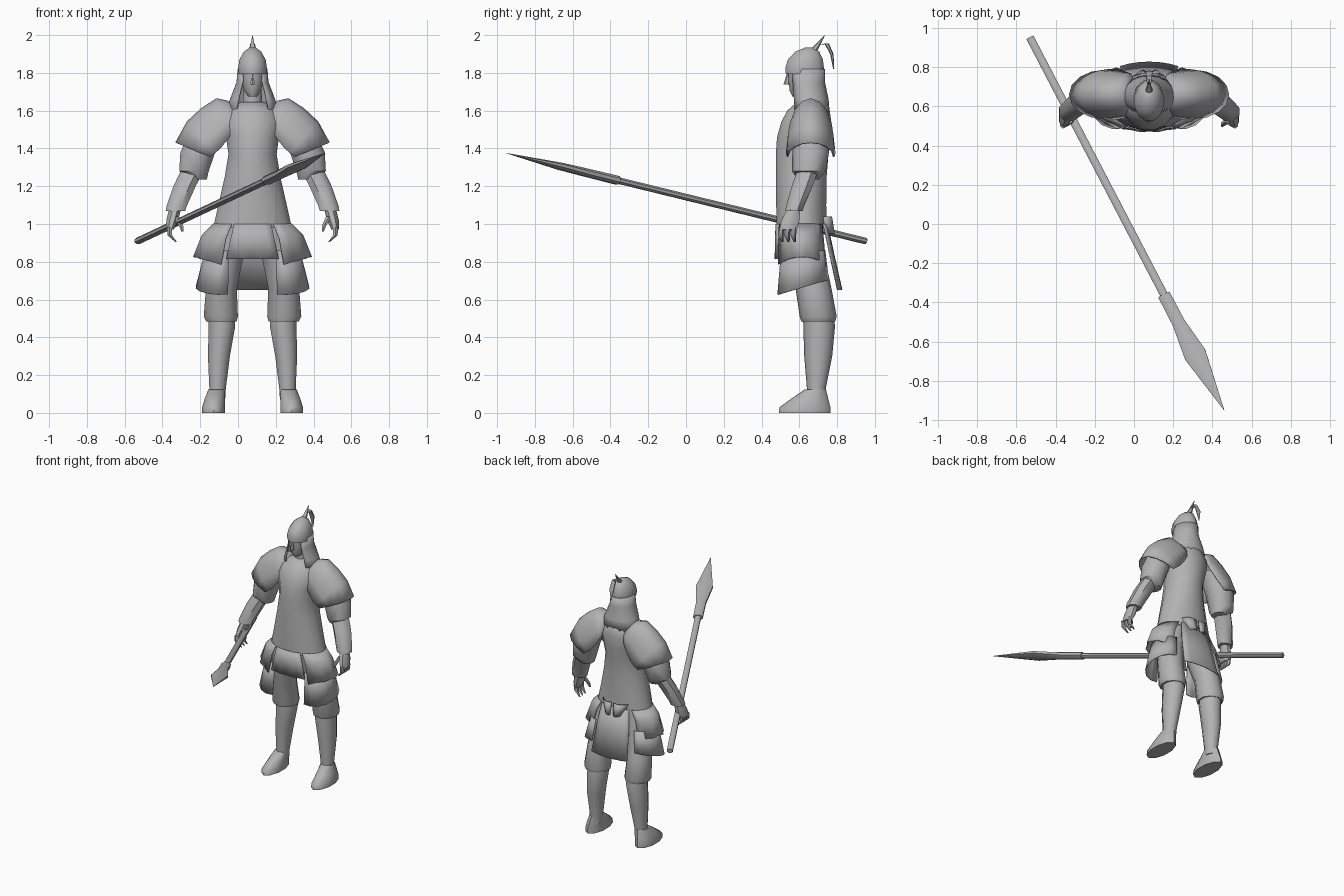
import bpy, bmesh, math
from mathutils import Vector, Matrix

CX = 0.077  # centre line of the figure
grey = bpy.data.materials.new("plain_grey")
grey.diffuse_color = (0.45, 0.45, 0.45, 1)


def finish(name, bm, mirror=False, thick=0.0, matrix=None, angle=45):
    bmesh.ops.recalc_face_normals(bm, faces=bm.faces)
    me = bpy.data.meshes.new(name)
    bm.to_mesh(me)
    bm.free()
    me.materials.append(grey)
    ob = bpy.data.objects.new(name, me)
    bpy.context.collection.objects.link(ob)
    ob.matrix_world = matrix or Matrix.Translation((CX, 0, 0))
    if thick:
        m = ob.modifiers.new("thickness", 'SOLIDIFY')
        m.thickness = thick
        m.offset = 0
    if mirror:
        ob.modifiers.new("mirror", 'MIRROR').use_clip = False
    bpy.ops.object.select_all(action='DESELECT')
    ob.select_set(True)
    bpy.context.view_layer.objects.active = ob
    bpy.ops.object.shade_smooth_by_angle(angle=math.radians(angle))
    return ob


def skin(bm, rows, closed):
    for a, b in zip(rows, rows[1:]):
        n = len(a)
        for i in range(n if closed else n - 1):
            j = (i + 1) % n
            bm.faces.new((a[i], a[j], b[j], b[i]))


def loft(name, rings, n=10, **kw):
    """Closed body through elliptical rings (x, y, z, rx, ry)."""
    bm = bmesh.new()
    rows = []
    for x, y, z, rx, ry in rings:
        angs = [math.tau * (i + 0.5) / n for i in range(n)]
        rows.append([bm.verts.new((x + rx * math.cos(a), y + ry * math.sin(a), z)) for a in angs])
    skin(bm, rows, True)
    bm.faces.new(rows[0])
    bm.faces.new(rows[-1])
    return finish(name, bm, **kw)


def sheet(name, rings, a0, a1, n=6, dx=0.0, dy=0.0, pleat=0.0, **kw):
    """Open curved plate; dx and dy tilt the lower hem."""
    bm = bmesh.new()
    rows = []
    for k, (x, y, z, rx, ry) in enumerate(rings):
        t = k / (len(rings) - 1)
        row = []
        for i in range(n + 1):
            a = math.radians(a0 + (a1 - a0) * i / n)
            c, s = math.cos(a), math.sin(a)
            f = 1 + pleat * t * (-1) ** i
            row.append(bm.verts.new((x + rx * c * f, y + ry * s * f, z + t * (dx * abs(c) + dy * s))))
        rows.append(row)
    skin(bm, rows, False)
    return finish(name, bm, thick=0.006, **kw)


# Body and tunic
loft("tunic", [(0, .612, .98, .212, .135), (0, .61, 1.1, .185, .135), (0, .61, 1.25, .15, .137),
               (0, .615, 1.37, .13, .142), (0, .625, 1.46, .143, .146), (0, .637, 1.54, .16, .135),
               (0, .648, 1.6, .13, .115), (0, .655, 1.645, .065, .07)], 16)
sheet("front_flap", [(0, .612, 1.0, .207, .136), (0, .612, .91, .25, .138), (0, .612, .815, .29, .14)],
      -118, -62, 6, pleat=.015)
sheet("side_skirt", [(0, .612, 1.0, .207, .136), (0, .612, .9, .262, .138), (0, .615, .74, .305, .145)],
      -58, 52, 8, dx=.085, pleat=.025, mirror=True)
sheet("back_flap", [(0, .612, 1.0, .21, .136), (0, .64, .85, .25, .14), (0, .675, .65, .28, .15)],
      58, 122, 6)
sheet("thigh_plate", [(.15, .62, .86, .1, .115), (.165, .62, .665, .135, .135)],
      -105, 85, 8, dy=.04, mirror=True)
# Knotted sash at the back
sheet("back_sash", [(.04, .62, 1.04, .09, .15), (.03, .62, .95, .05, .165)], 45, 110, 3, mirror=True)

# Legs
loft("trouser", [(.165, .70, .485, .085, .09), (.168, .70, .51, .095, .098), (.165, .675, .66, .086, .095),
                 (.14, .64, .8, .09, .1), (.1, .625, .98, .09, .1)], mirror=True)
loft("shin", [(.187, .69, .07, .044, .05), (.185, .69, .13, .046, .05), (.178, .70, .3, .061, .074),
              (.162, .705, .46, .074, .084), (.165, .70, .52, .07, .08)], mirror=True)
loft("foot", [(.207, .628, 0, .063, .137), (.207, .63, .03, .063, .135), (.2, .655, .075, .056, .098),
              (.19, .685, .125, .046, .056)], mirror=True)


# Shoulder guard: sloping arcs given as top u, top z, hem u, hem z, half depth
def shoulder_guard():
    arcs = [(.08, 1.62, .09, 1.52, .10), (.135, 1.65, .11, 1.48, .11), (.19, 1.662, .13, 1.45, .116),
            (.27, 1.61, .17, 1.40, .125), (.345, 1.54, .20, 1.375, .127), (.405, 1.43, .225, 1.355, .122)]
    bm = bmesh.new()
    rows = []
    for ut, zt, ub, zb, ry in arcs:
        row = []
        for i in range(9):
            a = math.pi * i / 8
            s = math.sin(a)
            row.append(bm.verts.new((ub + (ut - ub) * s, .66 + ry * math.cos(a), zb + (zt - zb) * s)))
        rows.append(row)
    skin(bm, rows, False)
    finish("shoulder_guard", bm, mirror=True, thick=.008)


shoulder_guard()

# Arms and hands
loft("sleeve", [(.285, .65, 1.235, .045, .055), (.31, .65, 1.28, .082, .09), (.29, .66, 1.38, .097, .097),
                (.23, .66, 1.52, .09, .095)], mirror=True)
loft("forearm", [(.408, .572, 1.07, .056, .05), (.402, .578, 1.095, .058, .052), (.36, .615, 1.2, .064, .06),
                 (.31, .65, 1.3, .066, .06)], 8, mirror=True)
loft("palm", [(.438, .54, .97, .022, .05), (.425, .553, 1.02, .034, .052), (.41, .57, 1.08, .034, .036)],
     8, mirror=True)
for i in range(3):
    y = .505 + i * .033
    loft("finger_%d" % (i + 1), [(.405, y + .005, .905, .005, .006), (.438, y - .003, .94, .014, .015),
                                 (.44, y, .985, .016, .017)], 6, mirror=True)
loft("thumb", [(.372, .502, .96, .006, .008), (.378, .51, .99, .013, .014), (.405, .53, 1.04, .018, .018)],
     6, mirror=True)

# Head and helmet
loft("neck", [(0, .66, 1.58, .06, .06), (0, .655, 1.72, .048, .055)])
loft("face", [(0, .592, 1.675, .022, .03), (0, .607, 1.705, .046, .06), (0, .62, 1.76, .062, .08),
              (0, .625, 1.83, .068, .088)], 12)
loft("nose", [(0, .532, 1.738, .013, .016), (0, .545, 1.80, .006, .01)], 6)
loft("helmet", [(0, .628, 1.795, .077, .103), (0, .628, 1.825, .079, .106), (0, .632, 1.87, .072, .096),
                (0, .642, 1.912, .048, .066), (0, .652, 1.935, .016, .02)], 12)
sheet("neck_guard", [(0, .64, 1.82, .077, .094), (0, .64, 1.75, .083, .093), (0, .652, 1.66, .118, .1),
                     (0, .658, 1.59, .138, .1)], -52, 232, 14)
loft("helmet_spike", [(0, .665, 1.91, .024, .026), (0, .695, 1.945, .013, .015), (0, .735, 2.0, .001, .001)], 6)
loft("plume", [(0, .782, 1.82, .003, .003), (0, .772, 1.90, .02, .009), (0, .745, 1.955, .016, .012),
               (0, .708, 1.95, .01, .012)], 6)

# Spear: built along its own axis, then laid into the hand
butt, tip = Vector((-.53, .95, .91)), Vector((.46, -.95, 1.375))
axis = (tip - butt).normalized()
side = axis.cross(Vector((0, 0, 1))).normalized()
place = Matrix((side, axis.cross(side), axis)).transposed().to_4x4()
place.translation = butt
length = (tip - butt).length
loft("spear_shaft", [(0, 0, 0, .022, .018), (0, 0, length * .72, .022, .018)], 8, matrix=place)
loft("spear_head", [(0, 0, length * .69, .035, .025), (0, 0, length * .765, .036, .024),
                    (0, 0, length * .85, .062, .02), (0, 0, length, .001, .001)], 8, matrix=place)
